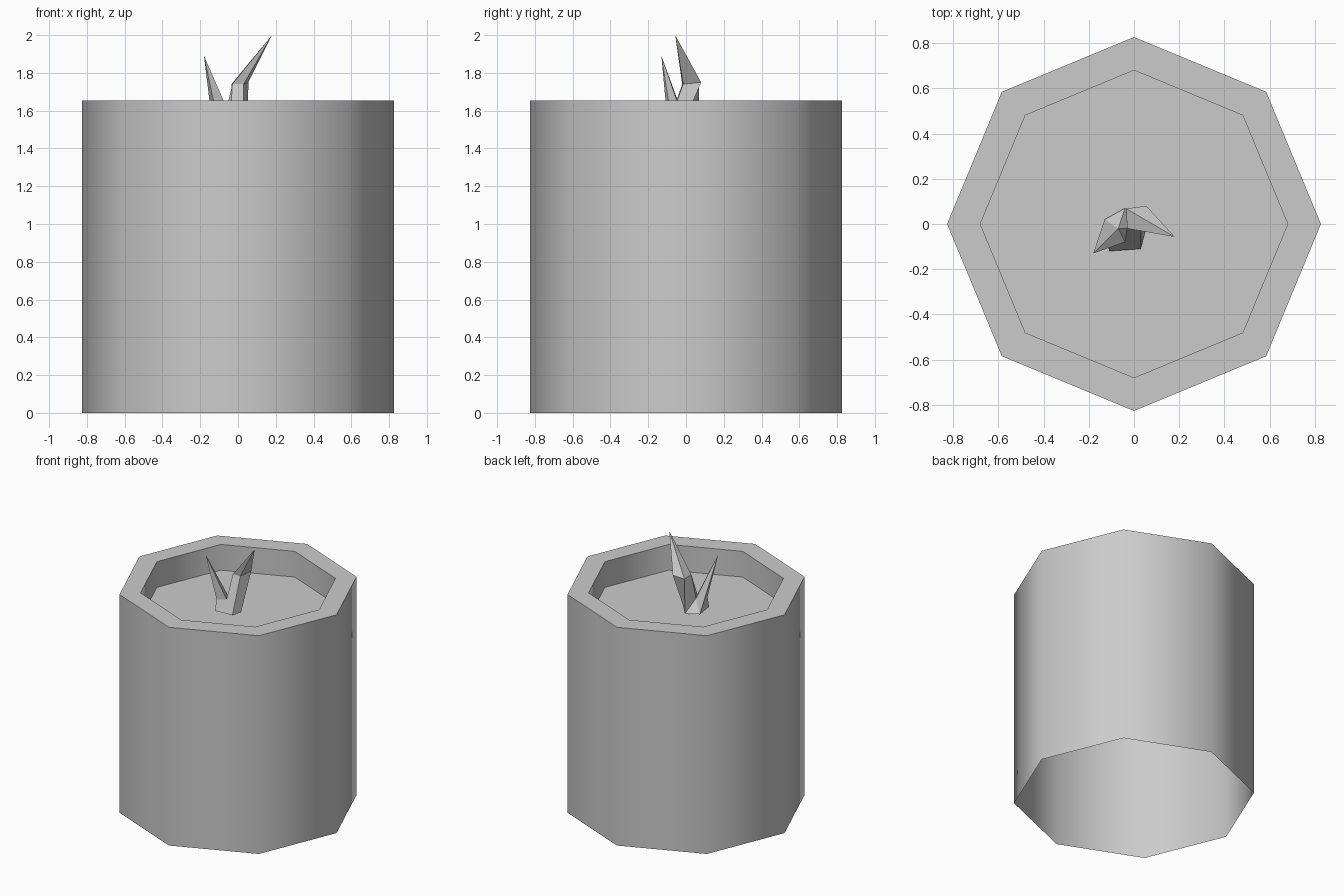
import bpy, bmesh, math

cube = bpy.data.objects.get("Cube")
if cube:
    bpy.data.objects.remove(cube)

grey = bpy.data.materials.new("plain grey")
grey.use_nodes = True
grey.diffuse_color = (0.6, 0.6, 0.6, 1)
grey.node_tree.nodes["Principled BSDF"].inputs["Base Color"].default_value = (0.6, 0.6, 0.6, 1)


def add_object(name, bm):
    mesh = bpy.data.meshes.new(name)
    bm.to_mesh(mesh)
    bm.free()
    mesh.materials.append(grey)
    obj = bpy.data.objects.new(name, mesh)
    bpy.context.collection.objects.link(obj)
    return obj


# Octagonal body: open underside, flat rim, recessed floor
SIDES = 8
profile = [(0.827, 0), (0.827, 1.655), (0.68, 1.655), (0.68, 1.46)]
bm = bmesh.new()
rings = []
for radius, z in profile:
    angles = [math.tau * i / SIDES for i in range(SIDES)]
    rings.append([bm.verts.new((radius * math.cos(a), radius * math.sin(a), z)) for a in angles])
for low, high in zip(rings, rings[1:]):
    for i in range(SIDES):
        j = (i + 1) % SIDES
        bm.faces.new((low[i], low[j], high[j], high[i]))
bm.faces.new(rings[-1])
body = add_object("body", bm)
bpy.ops.object.select_all(action='DESELECT')
body.select_set(True)
bpy.context.view_layer.objects.active = body
bpy.ops.object.shade_smooth_by_angle(angle=math.radians(60))

# Forked wick: five-sided base (A-E), fork (Q, R, M), short tip L,
# bend of the long prong (P, S, V, W) and its tip T
points = {
    "A": (-0.11, -0.12, 1.48), "B": (0.03, -0.11, 1.48), "C": (0.05, -0.035, 1.48),
    "D": (-0.04, 0.07, 1.48), "E": (-0.13, 0.02, 1.48),
    "Q": (-0.11, -0.1, 1.56), "R": (-0.04, -0.08, 1.57), "M": (-0.07, -0.02, 1.57),
    "L": (-0.18, -0.13, 1.89),
    "P": (0.055, 0.08, 1.75), "S": (-0.03, -0.02, 1.74), "V": (0.03, -0.015, 1.74),
    "W": (-0.035, 0.068, 1.74), "T": (0.18, -0.057, 2.0),
}
faces = "EDCBA EAQ EQL LQR LRM ELM ABRQ BVSR SVT BCPV VPT CDWP WPT WTS DWSM MSR EMD"
bm = bmesh.new()
verts = {key: bm.verts.new(co) for key, co in points.items()}
for face in faces.split():
    bm.faces.new([verts[key] for key in face])
bmesh.ops.recalc_face_normals(bm, faces=bm.faces)
add_object("wick", bm)
